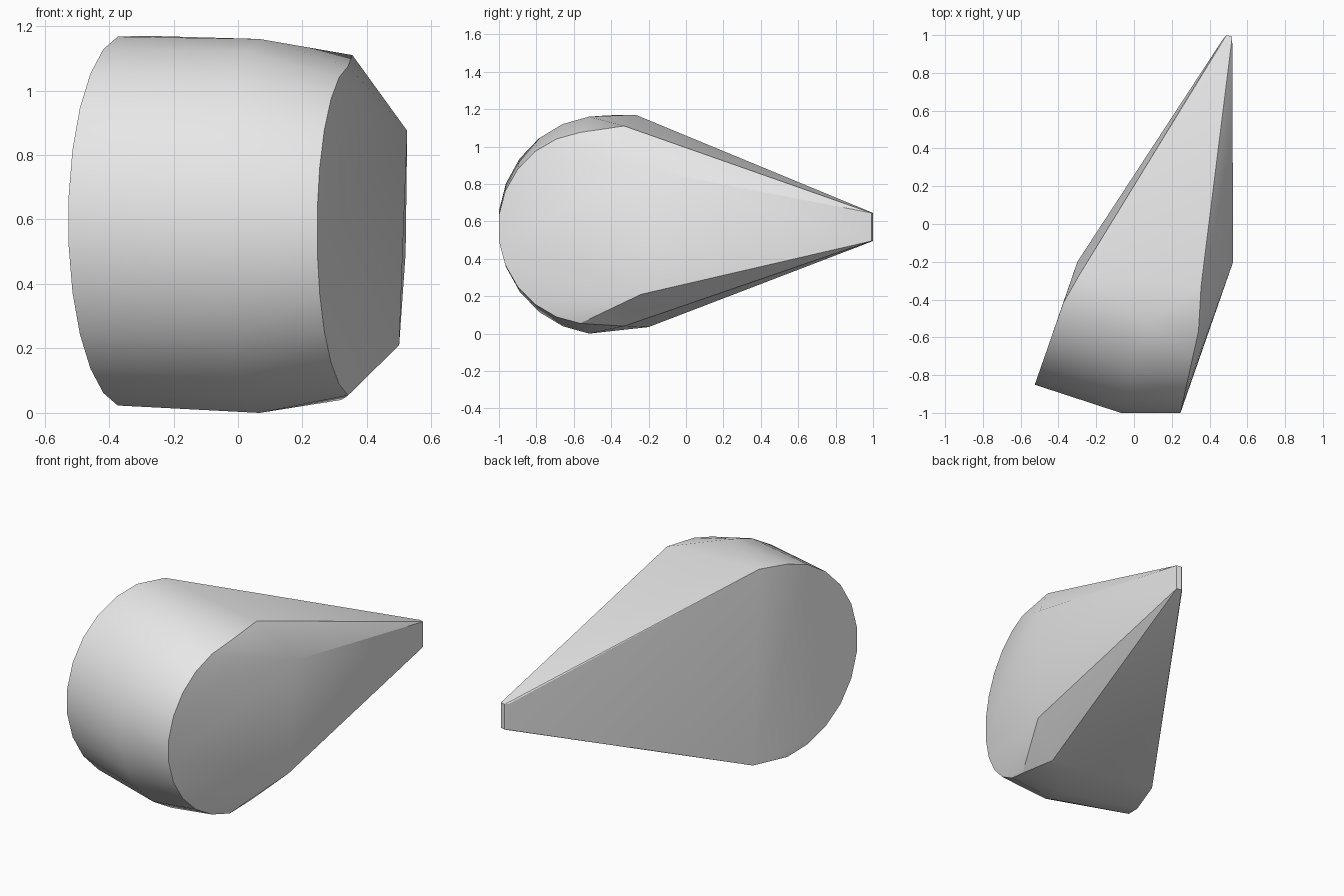
import bpy
import bmesh
from math import cos, sin, radians

default_cube = bpy.data.objects.get("Cube")
if default_cube:
    bpy.data.objects.remove(default_cube, do_unlink=True)


def half_ring(front_x, lean, centre_y, centre_z, radius_y, radius_z, steps=12):
    """Front half of an upright ring whose x drifts as it runs backwards."""
    points = []
    for step in range(steps):
        angle = radians((step + 0.5) * 180 / steps - 90)
        y = centre_y - radius_y * cos(angle)
        z = centre_z + radius_z * sin(angle)
        x = front_x + lean * (y - centre_y + radius_y)
        points.append((x, y, z))
    return points


# Rounded nose: outer, middle and inner rings
outer_ring = half_ring(-0.527, 0.35, -0.35, 0.595, 0.505, 0.577)
middle_ring = half_ring(-0.07, 0.28, -0.445, 0.58, 0.56, 0.585)
inner_ring = half_ring(0.245, 0.22, -0.5, 0.565, 0.505, 0.515)

# Corners where the round nose turns into the tapering tail
shoulders = [
    (-0.29, -0.27, 1.17), (-0.3, -0.2, 0.035),
    (0.355, -0.33, 1.11), (0.525, -0.2, 0.875),
    (0.5, -0.24, 0.21), (0.32, -0.33, 0.04),
]

# Narrow blunt tip at the back
tip = [(x, y, z)
       for x, y in ((0.475, 0.985), (0.49, 1.0), (0.52, 0.992))
       for z in (0.495, 0.645)]

# Wrap all the sections in one convex skin
bm = bmesh.new()
for point in outer_ring + middle_ring + inner_ring + shoulders + tip:
    bm.verts.new(point)
hull = bmesh.ops.convex_hull(bm, input=bm.verts[:])
loose = {v for v in hull["geom_interior"] + hull["geom_unused"]
         if isinstance(v, bmesh.types.BMVert)}
bmesh.ops.delete(bm, geom=list(loose), context="VERTS")
bmesh.ops.dissolve_limit(bm, angle_limit=radians(1), verts=bm.verts[:], edges=bm.edges[:])
bmesh.ops.recalc_face_normals(bm, faces=bm.faces[:])

mesh = bpy.data.meshes.new("tapered_body")
bm.to_mesh(mesh)
bm.free()
body = bpy.data.objects.new("tapered_body", mesh)
bpy.context.collection.objects.link(body)

# Plain grey finish
grey = bpy.data.materials.new("light_grey")
grey.use_nodes = True
colour = (0.8, 0.8, 0.8, 1)
grey.diffuse_color = colour
for node in grey.node_tree.nodes:
    if node.type == "BSDF_PRINCIPLED":
        node.inputs["Base Color"].default_value = colour
mesh.materials.append(grey)

# Smooth the round skin, keep the rims and tail edges crisp
bpy.ops.object.select_all(action="DESELECT")
body.select_set(True)
bpy.context.view_layer.objects.active = body
bpy.ops.object.shade_smooth_by_angle(angle=radians(30))
